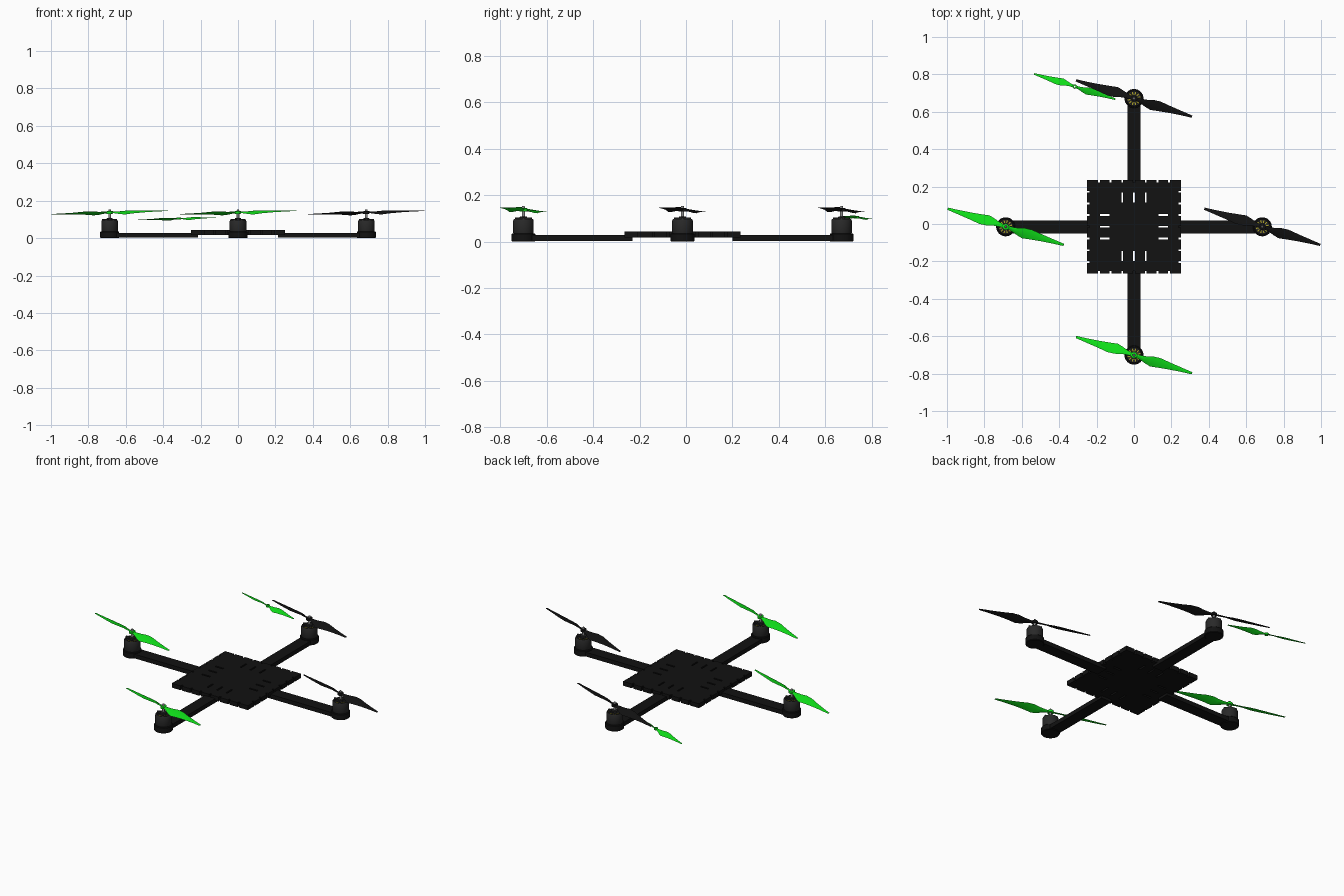
import bpy, bmesh
from math import sin, cos, pi, radians, tan
from mathutils import Matrix, Vector

if "Cube" in bpy.data.objects:
    bpy.data.objects.remove(bpy.data.objects["Cube"])

CY = -0.015          # frame centre in y
REACH = 0.686        # motor distance from the centre


def material(name, rgb):
    m = bpy.data.materials.new(name)
    m.diffuse_color = (*rgb, 1)
    m.use_nodes = True
    m.node_tree.nodes["Principled BSDF"].inputs["Base Color"].default_value = m.diffuse_color
    return m


BLACK = material("black", (0.006, 0.006, 0.006))
GREY = material("dark_grey", (0.022, 0.022, 0.022))
GREEN = material("green", (0.005, 0.75, 0.01))
YELLOW = material("yellow", (0.4, 0.35, 0.02))
STEEL = material("steel", (0.25, 0.25, 0.25))


def finish(bm, name, mat, smooth=None):
    bmesh.ops.recalc_face_normals(bm, faces=bm.faces[:])
    me = bpy.data.meshes.new(name)
    bm.to_mesh(me)
    bm.free()
    me.materials.append(mat)
    ob = bpy.data.objects.new(name, me)
    bpy.context.collection.objects.link(ob)
    if smooth:
        bpy.ops.object.select_all(action='DESELECT')
        ob.select_set(True)
        bpy.context.view_layer.objects.active = ob
        bpy.ops.object.shade_smooth_by_angle(angle=radians(smooth))
    return ob


def lathe(bm, profile, seg=32, closed=False):
    rings = []
    for r, z in profile:
        rings.append([bm.verts.new((r * cos(2 * pi * i / seg), r * sin(2 * pi * i / seg), z))
                      for i in range(seg)])
    pairs = list(zip(rings, rings[1:]))
    if closed:
        pairs.append((rings[-1], rings[0]))
    else:
        bm.faces.new(rings[0])
        bm.faces.new(rings[-1])
    for a, b in pairs:
        for i in range(seg):
            j = (i + 1) % seg
            bm.faces.new((a[i], a[j], b[j], b[i]))


def box(bm, lo, hi, turn=0):
    lo, hi = Vector(lo), Vector(hi)
    size = hi - lo
    bmesh.ops.create_cube(bm, size=1, matrix=Matrix.Rotation(turn, 4, 'Z')
                          @ Matrix.Translation((lo + hi) / 2) @ Matrix.Diagonal((*size, 1)))


# Central plate: a grid of cells with edge notches and a ring of slots left out
def breaks():
    cuts, n = [-0.25, -0.237], 8
    for i in range(1, n):
        c = -0.25 + i * 0.5 / n
        cuts += [c - 0.005, c + 0.005]
    return cuts + [0.237, 0.25]


cuts = breaks()
last = len(cuts) - 2
bm = bmesh.new()
grid = [[bm.verts.new((x, y + CY, 0.017)) for y in cuts] for x in cuts]


def narrow(k):
    return 1 < k < last - 1 and k % 2 == 0


for i in range(last + 1):
    for j in range(last + 1):
        notch = (narrow(i) and j in (0, last)) or (narrow(j) and i in (0, last))
        slot = (narrow(i) and j in (3, last - 3) and 4 < i < last - 4) or \
               (narrow(j) and i in (3, last - 3) and 4 < j < last - 4)
        if not (notch or slot):
            bm.faces.new((grid[i][j], grid[i + 1][j], grid[i + 1][j + 1], grid[i][j + 1]))
bmesh.ops.delete(bm, geom=[v for v in bm.verts if not v.link_faces], context='VERTS')
top = bmesh.ops.extrude_face_region(bm, geom=bm.faces[:])["geom"]
bmesh.ops.translate(bm, vec=(0, 0, 0.026), verts=[g for g in top if isinstance(g, bmesh.types.BMVert)])
finish(bm, "centre_plate", BLACK)

# Four arms
for k, side in enumerate(("right", "back", "left", "front")):
    bm = bmesh.new()
    box(bm, (0.215, -0.035, 0.003), (REACH, 0.035, 0.028), k * pi / 2)
    finish(bm, side + "_arm", BLACK).location.y = CY

# Motor parts, modelled at the origin
bm = bmesh.new()
lathe(bm, [(0.048, 0), (0.051, 0.003), (0.051, 0.032), (0.048, 0.035)])
base = finish(bm, "motor_base", BLACK, 35)

bm = bmesh.new()
lathe(bm, [(0.043, 0.035), (0.0445, 0.038), (0.0445, 0.09), (0.041, 0.097), (0.037, 0.097),
           (0.037, 0.086), (0.016, 0.086), (0.016, 0.106), (0.012, 0.108)])
for i in range(6):
    box(bm, (0.012, -0.004, 0.094), (0.040, 0.004, 0.103), i * pi / 3)
bell = finish(bm, "motor_bell", GREY, 30)

bm = bmesh.new()
for i in range(12):
    box(bm, (0.020, -0.003, 0.08), (0.035, 0.003, 0.092), (i + 0.5) * pi / 6)
coils = finish(bm, "motor_windings", YELLOW)

bm = bmesh.new()
lathe(bm, [(0.007, 0.105), (0.007, 0.148), (0.005, 0.154)], 16)
shaft = finish(bm, "motor_shaft", STEEL, 35)


# Two-bladed propeller: stations are distance, leading edge, trailing edge, pitch, thickness
STATIONS = [(0.010, 0.009, -0.009, 5, 0.010), (0.040, 0.010, -0.015, 22, 0.009),
            (0.070, 0.014, -0.025, 24, 0.007), (0.100, 0.023, -0.033, 21, 0.006),
            (0.140, 0.026, -0.027, 17, 0.005), (0.200, 0.018, -0.019, 13, 0.004),
            (0.270, 0.010, -0.012, 9, 0.003), (0.325, 0.004, -0.008, 6, 0.002)]


def propeller(name, mat):
    bm = bmesh.new()
    for sign in (1, -1):
        rows = []
        for u, lead, trail, pitch, thick in STATIONS:
            row = []
            for t, h in ((0, 0), (0.3, 0.5), (0.7, 0.4), (1, 0), (0.7, -0.3), (0.3, -0.4)):
                n = lead + (trail - lead) * t
                row.append(bm.verts.new((sign * u, sign * n, n * tan(radians(pitch)) + h * thick)))
            rows.append(row)
        for a, b in zip(rows, rows[1:]):
            for i in range(6):
                j = (i + 1) % 6
                bm.faces.new((a[i], a[j], b[j], b[i]))
        bm.faces.new(rows[0])
        bm.faces.new(rows[-1])
    lathe(bm, [(0.017, -0.007), (0.017, 0.006), (0.014, 0.008), (0.007, 0.008), (0.007, -0.007)], 24, True)
    return finish(bm, name, mat, 40)


def place_propeller(ob, loc, scale=1):
    ob.location = loc
    ob.scale = (scale,) * 3
    # Slight tilt lifts the right-hand tip
    ob.rotation_euler = (0, radians(-1.6), radians(-17))


# Mount motors and propellers on the four arm ends
spots = {"right": (REACH, CY, BLACK), "back": (0, CY + REACH, BLACK),
         "left": (-REACH, CY, GREEN), "front": (0, CY - REACH, GREEN)}
for side, (x, y, mat) in spots.items():
    for part in (base, bell, coils, shaft):
        ob = part if side == "right" else part.copy()
        if side != "right":
            bpy.context.collection.objects.link(ob)
        ob.name = side + "_" + part.name.replace("right_", "")
        ob.location = (x, y, 0)
    place_propeller(propeller(side + "_propeller", mat), (x, y, 0.137))

# Loose smaller propeller beside the back motor
place_propeller(propeller("loose_propeller", GREEN), (-0.317, 0.735, 0.104), 0.7)
